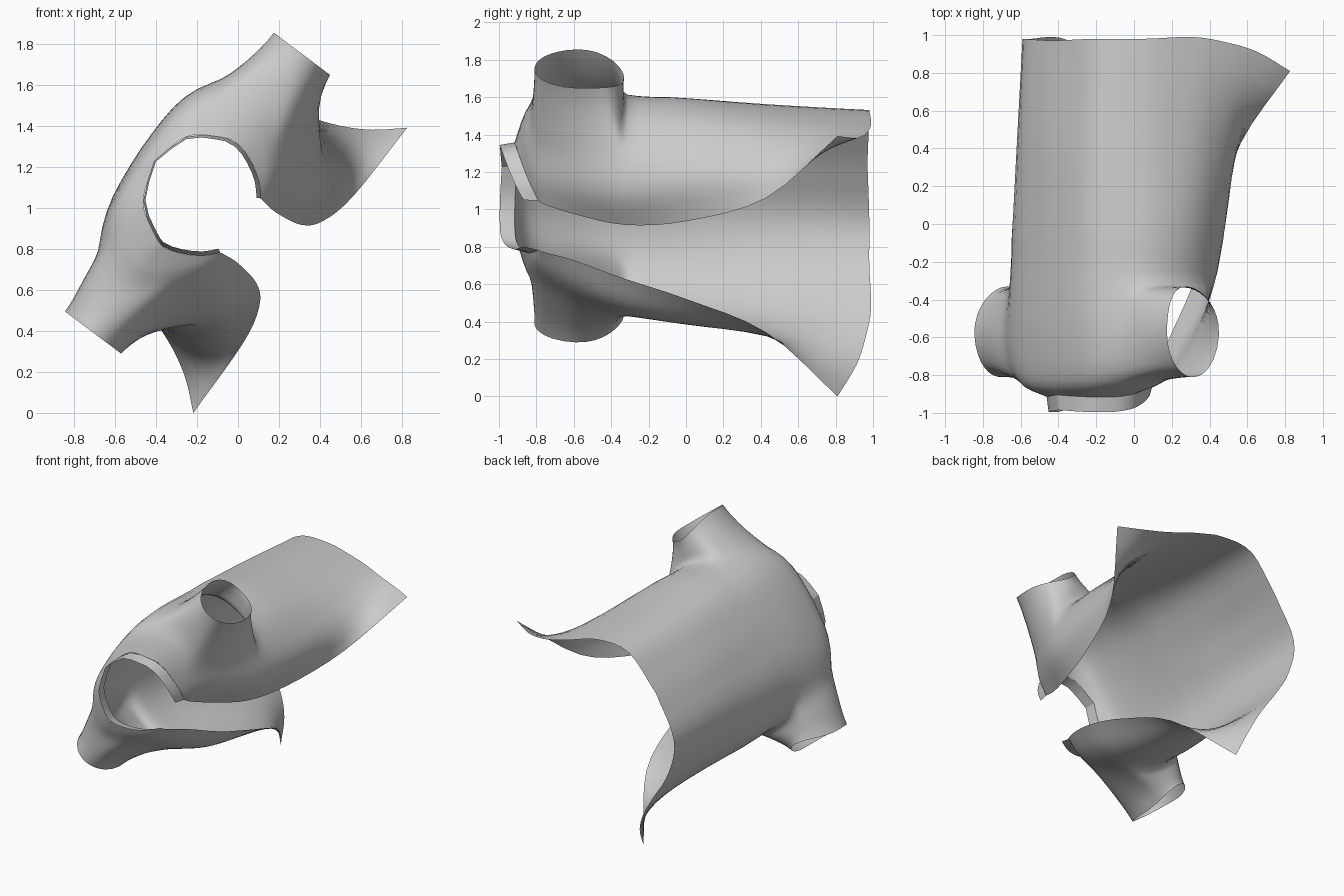
import bpy, bmesh, math
from mathutils import Vector

if "Cube" in bpy.data.objects:
    bpy.data.objects.remove(bpy.data.objects["Cube"])

# Garment frame: s = sideways, f = towards the front opening, y = collar to hem
def world(p):
    s, f, y = p
    if f < 0:                       # the back hangs very slightly askew
        f -= 0.05 * s * min(1, max(0, (0.65 - abs(s)) / 0.3))
    return Vector((-0.2 + 0.6 * s + 0.8 * f, y, 1.074 + 0.8 * s - 0.6 * f))

def smooth_path(pts, n):
    """Catmull-Rom through pts, n steps per span"""
    pts = [Vector(p) for p in pts]
    ext = [2 * pts[0] - pts[1]] + pts + [2 * pts[-1] - pts[-2]]
    out = []
    for i in range(1, len(ext) - 2):
        a, b, c, d = ext[i - 1:i + 3]
        for k in range(n):
            t = k / n
            out.append(0.5 * (2 * b + (c - a) * t + (2 * a - 5 * b + 4 * c - d) * t * t
                              + (3 * b - a - 3 * c + d) * t ** 3))
    return out + [pts[-1]]

def make_object(name, quads, angle, relax=0):
    """Builds both mirrored halves from quads in garment space"""
    bm = bmesh.new()
    for side in (1, -1):
        for q in quads:
            vs = [bm.verts.new(world((side * p[0], p[1], p[2]))) for p in q]
            bm.faces.new(vs if side == 1 else vs[::-1])
    bmesh.ops.remove_doubles(bm, verts=bm.verts, dist=0.0004)
    inner = [v for v in bm.verts if not v.is_boundary and v.co.y < -0.1]
    for _ in range(relax):          # softens the armhole seams
        bmesh.ops.smooth_vert(bm, verts=inner, factor=0.5,
                              use_axis_x=True, use_axis_y=True, use_axis_z=True)
    bmesh.ops.recalc_face_normals(bm, faces=bm.faces)
    me = bpy.data.meshes.new(name)
    bm.to_mesh(me)
    bm.free()
    ob = bpy.data.objects.new(name, me)
    bpy.context.collection.objects.link(ob)
    bpy.context.view_layer.objects.active = ob
    ob.select_set(True)
    bpy.ops.object.shade_smooth_by_angle(angle=math.radians(angle))
    ob.select_set(False)

def grid_quads(g, skip=lambda r, c: False):
    return [(g[r][c], g[r][c + 1], g[r + 1][c + 1], g[r + 1][c])
            for r in range(len(g) - 1) for c in range(len(g[0]) - 1) if not skip(r, c)]

# Half cross-sections (centre back -> front edge), hem to neck
sections = [
    [(0, -.29), (.33, -.25), (.51, -.06), (.61, .18), (.68, .36), (.76, .5), (.87, .63)],
    [(0, -.335), (.33, -.285), (.53, -.09), (.62, .17), (.61, .38), (.55, .52), (.45, .62)],
    [(0, -.345), (.34, -.30), (.56, -.11), (.63, .14), (.57, .37), (.46, .51), (.26, .575)],
    [(0, -.35), (.34, -.315), (.57, -.13), (.62, .12), (.54, .35), (.38, .49), (.18, .50)],
    [(0, -.35), (.34, -.315), (.56, -.18), (.61, .04), (.50, .26), (.33, .36), (.155, .37)],
    [(0, -.32), (.30, -.29), (.49, -.16), (.54, 0), (.44, .14), (.29, .25), (.16, .295)],
    [(0, -.26), (.19, -.195), (.28, -.07), (.31, .02), (.28, .12), (.225, .21), (.165, .265)],
]
hem_y = [.97, .98, .98, .99, .96, .91, .81]
shoulder_y = [-.83, -.84, -.83, -.83, -.82, -.79, -.75]
neck_y = [-.905, -.915, -.915, -.90, -.87, -.83, -.79]
levels = [hem_y] + [[y] * 7 for y in (.43, 0, -.33, -.6)] + [shoulder_y, neck_y]

N = 4
rows = [smooth_path([(s, f, y) for (s, f), y in zip(sec, ys)], N)
        for sec, ys in zip(sections, levels)]
cols = [smooth_path(c, N) for c in zip(*rows)]
grid = [list(r) for r in zip(*cols)]

# Body with an armhole left open
C0, C1, R0, R1 = 7, 17, 12, 20
body = grid_quads(grid, lambda r, c: R0 <= r < R1 and C0 <= c < C1)

# Sleeve: armhole edge blended into an oval, slightly slanted cuff
loop = ([grid[R0][c] for c in range(C0, C1)] + [grid[r][C1] for r in range(R0, R1)]
        + [grid[R1][c] for c in range(C1, C0, -1)] + [grid[r][C0] for r in range(R1, R0, -1)])
fc = sum(p[1] for p in loop) / len(loop)
rings = []
STEPS = 7
for k in range(STEPS + 1):
    t = k / STEPS
    ring = []
    for p in loop:
        a = math.atan2((p[2] + .58) / .25, (p[1] - fc) / .25)
        sa = math.sin(a)
        cuff = Vector((.85 - .06 * max(0, sa) ** 2, .003 + .172 * math.cos(a),
                       -.57 + .24 * sa))
        q = p.lerp(cuff, 1 - (1 - t) ** 1.3)
        q[0] = p[0] + (cuff[0] - p[0]) * t
        ring.append(q)
    rings.append(ring + [ring[0]])
make_object("jacket_body", body + grid_quads(rings), 60, relax=3)

# Collar band standing on the neck edge
neck = grid[-1][::2]
band = [neck, [Vector((p[0] * .94, p[1] * .95 - .005, p[2] - .08)) for p in neck]]
make_object("collar_band", grid_quads(band), 30)
